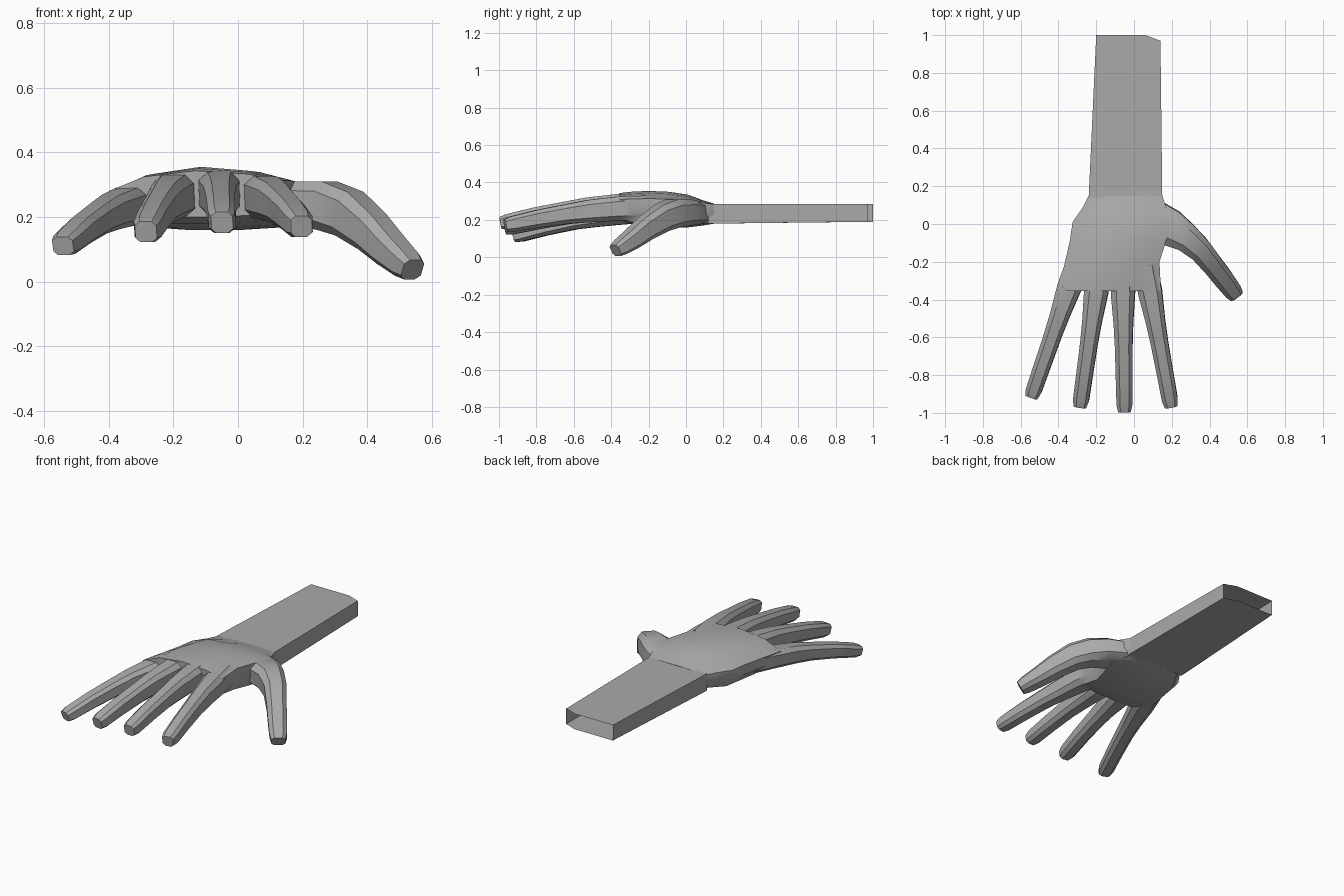
import bpy, bmesh
from mathutils import Vector

cube = bpy.data.objects.get("Cube")
if cube:
    bpy.data.objects.remove(cube)

skin = bpy.data.materials.new("plain grey")
skin.use_nodes = True
grey = (0.4, 0.4, 0.4, 1)
skin.diffuse_color = grey
skin.node_tree.nodes["Principled BSDF"].inputs["Base Color"].default_value = grey


def loft(name, rings, capped=True):
    """Skin a row of matching cross-sections."""
    bm = bmesh.new()
    rows = [[bm.verts.new(point) for point in ring] for ring in rings]
    count = len(rows[0])
    for near, far in zip(rows, rows[1:]):
        for i in range(count):
            j = (i + 1) % count
            bm.faces.new((near[i], near[j], far[j], far[i]))
    if capped:
        bm.faces.new(rows[0][::-1])
        bm.faces.new(rows[-1])
    bmesh.ops.recalc_face_normals(bm, faces=bm.faces)
    mesh = bpy.data.meshes.new(name)
    bm.to_mesh(mesh)
    bm.free()
    mesh.materials.append(skin)
    obj = bpy.data.objects.new(name, mesh)
    bpy.context.collection.objects.link(obj)
    return obj


def digit(name, path, sizes):
    """Chamfered square tube along a path, closed by a small rounded tip."""
    rings = []
    last = len(path) - 1
    for i, (point, (width, height)) in enumerate(zip(path, sizes)):
        along = (path[min(i + 1, last)] - path[max(i - 1, 0)]).normalized()
        side = along.cross(Vector((0, 0, 1))).normalized()
        up = side.cross(along)
        across, rise = side * width / 2, up * height / 2
        half = [across + rise * .6, across * .55 + rise, across * -.55 + rise, across * -.95 + rise * .6]
        rings.append([point + offset for offset in half] + [point - offset for offset in half])
    end = path[last] + along * .038
    rings.append([end + (corner - path[last]) * .8 for corner in rings[-1]])
    return loft(name, rings)


def finger(name, base, tip, thickness=1):
    """Tapering finger that curls down towards its tip."""
    base, tip = Vector(base), Vector(tip)
    path, sizes = [], []
    for t, width, height in ((0, .125, .13), (.2, .13, .13), (.42, .105, .12),
                             (.58, .095, .105), (.8, .09, .095), (1, .086, .082)):
        point = base.lerp(tip, t)
        point.z = base.z + (tip.z - base.z) * t ** 1.8
        path.append(point)
        sizes.append((width, height * thickness))
    return digit(name, path, sizes)


def palm_ring(y, x_min, x_max, bottom, top):
    """Arched back of the hand over a flatter underside."""
    left = .28
    right = left + (top - left) * .45

    def at(t, z):
        return (x_min + (x_max - x_min) * t, y, z)

    return [at(.08, bottom + .01), at(.35, bottom), at(.65, bottom), at(.95, bottom + .01),
            at(1, (bottom + right) / 2), at(1, right), at(.8, right + (top - right) * .7),
            at(.5, top), at(.2, left + (top - left) * .7), at(0, left), at(0, (bottom + left) / 2)]


# Palm, from wrist to knuckles
hand = loft("hand", [palm_ring(*station) for station in (
    (.15, -.24, .15, .18, .287),
    (.09, -.27, .17, .17, .305),
    (.01, -.325, .2, .16, .335),
    (-.09, -.34, .17, .16, .35),
    (-.2, -.365, .135, .165, .355),
    (-.3, -.39, .14, .18, .35),
    (-.355, -.4, .14, .2, .343))])

# Four fingers and the thumb
thumb_path = [Vector(point) for point in (
    (.08, .05, .235), (.19, -.02, .24), (.275, -.07, .235), (.345, -.13, .21),
    (.415, -.215, .155), (.47, -.285, .1), (.52, -.35, .055))]
thumb_sizes = ((.19, .12), (.2, .14), (.155, .15), (.13, .145), (.115, .125), (.11, .105), (.1, .085))
digits = [
    finger("index_finger", (.06, -.22, .265), (.19, -.93, .178)),
    finger("middle_finger", (-.06, -.22, .278), (-.05, -.955, .19)),
    finger("ring_finger", (-.18, -.22, .27), (-.28, -.93, .163)),
    finger("little_finger", (-.295, -.2, .24), (-.53, -.88, .12), .88),
    digit("thumb", thumb_path, thumb_sizes),
]

# Weld the digits into the palm
for part in digits:
    weld = hand.modifiers.new(part.name, 'BOOLEAN')
    weld.operation = 'UNION'
    weld.solver = 'EXACT'
    weld.object = part
depsgraph = bpy.context.evaluated_depsgraph_get()
hand.data = bpy.data.meshes.new_from_object(hand.evaluated_get(depsgraph))
hand.modifiers.clear()
for part in digits:
    bpy.data.objects.remove(part)

# Forearm: open flat sleeve with one clipped corner
wrist = [(-.24, .14), (.06, .14), (.15, .12)]
elbow = [(-.2, 1), (.06, 1), (.14, .97)]
forearm = loft("forearm", [
    [(x, y, low) for x, y in outline] + [(x, y, .285) for x, y in reversed(outline)]
    for outline, low in ((wrist, .18), (elbow, .19))], capped=False)

for obj in (hand, forearm):
    bpy.ops.object.select_all(action='DESELECT')
    obj.select_set(True)
    bpy.context.view_layer.objects.active = obj
    bpy.ops.object.shade_smooth_by_angle(angle=.6)
